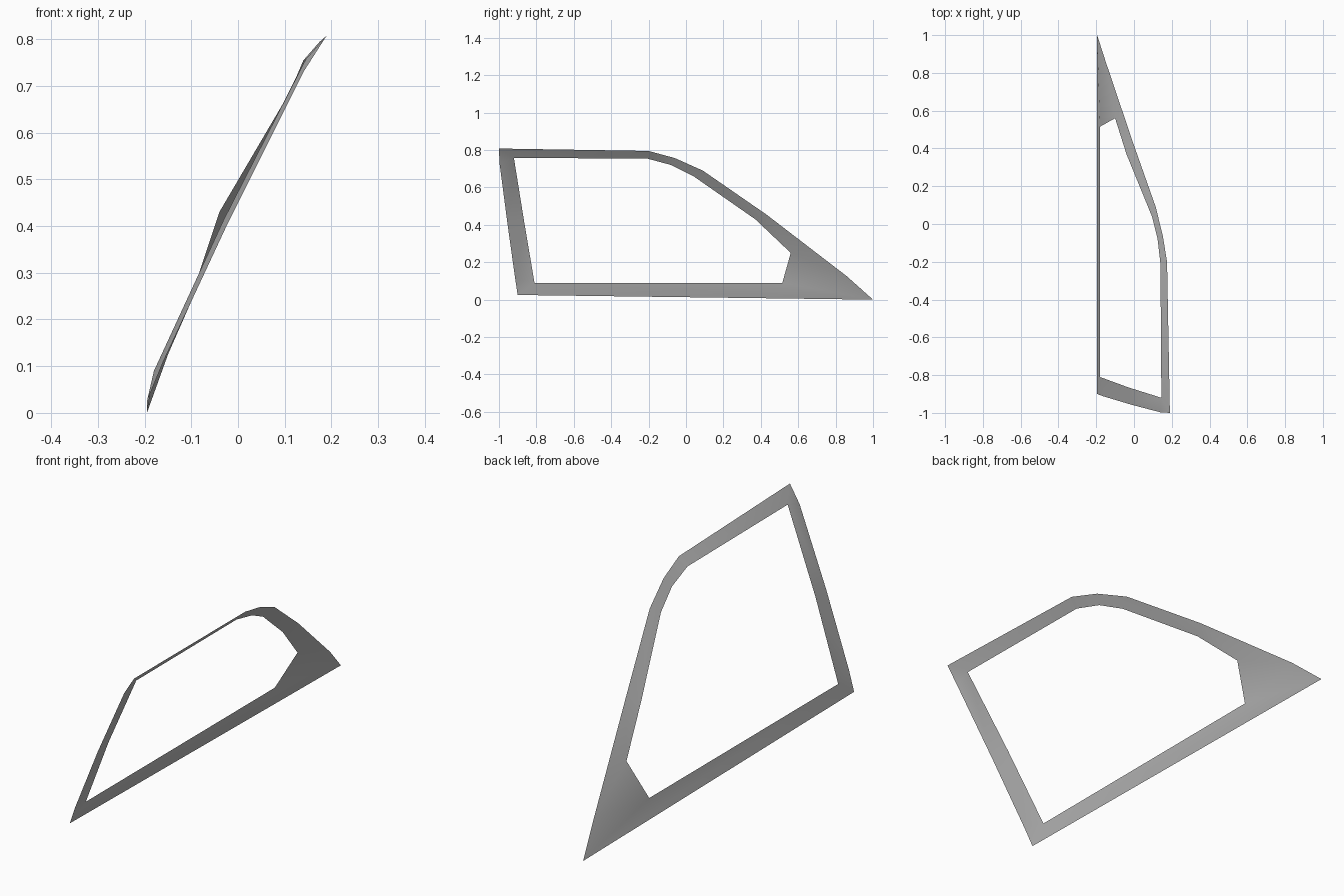
import bpy, bmesh, math

cube = bpy.data.objects.get("Cube")
if cube:
    bpy.data.objects.remove(cube, do_unlink=True)

# Frame material
grey = bpy.data.materials.new("frame_grey")
grey.use_nodes = True
colour = (0.5, 0.5, 0.5, 1)
grey.diffuse_color = colour
grey.node_tree.nodes["Principled BSDF"].inputs["Base Color"].default_value = colour

# Opening outline: rear pillar upwards, roof rail forwards, windscreen pillar down
inner = [(-0.18, -0.81, 0.09), (-0.03, -0.865, 0.415), (0.145, -0.92, 0.757),
         (0.14, -0.21, 0.755), (0.125, -0.08, 0.72), (0.095, 0.04, 0.66),
         (-0.04, 0.37, 0.43), (-0.10, 0.56, 0.25), (-0.18, 0.515, 0.09)]

# Outer outline in the same order, each point paired with an opening point
outer = [((-0.195, -0.90, 0.025), 0), ((-0.16, -0.913, 0.11), 0),
         ((-0.02, -0.955, 0.41), 1), ((0.14, -0.997, 0.73), 2),
         ((0.19, -1.0, 0.808), 2), ((0.175, -0.20, 0.795), 3),
         ((0.152, -0.06, 0.757), 4), ((0.115, 0.09, 0.69), 5),
         ((-0.005, 0.43, 0.455), 6), ((-0.15, 0.86, 0.125), 7),
         ((-0.195, 1.0, 0.0), 8)]

# Bridge the two outlines into a thin sheet
bm = bmesh.new()
ring_in = [bm.verts.new(p) for p in inner]
ring_out = [bm.verts.new(p) for p, _ in outer]
for i in range(len(outer)):
    j = (i + 1) % len(outer)
    a, b = ring_in[outer[i][1]], ring_in[outer[j][1]]
    corners = [ring_out[i], a] + ([b] if b is not a else []) + [ring_out[j]]
    bm.faces.new(corners)
bm.normal_update()
for f in bm.faces:
    if f.normal.x > 0:
        f.normal_flip()
mesh = bpy.data.meshes.new("window_frame")
bm.to_mesh(mesh)
bm.free()
mesh.materials.append(grey)

frame = bpy.data.objects.new("window_frame", mesh)
bpy.context.collection.objects.link(frame)
bpy.context.view_layer.objects.active = frame
frame.select_set(True)
bpy.ops.object.shade_smooth_by_angle(angle=math.radians(40))
